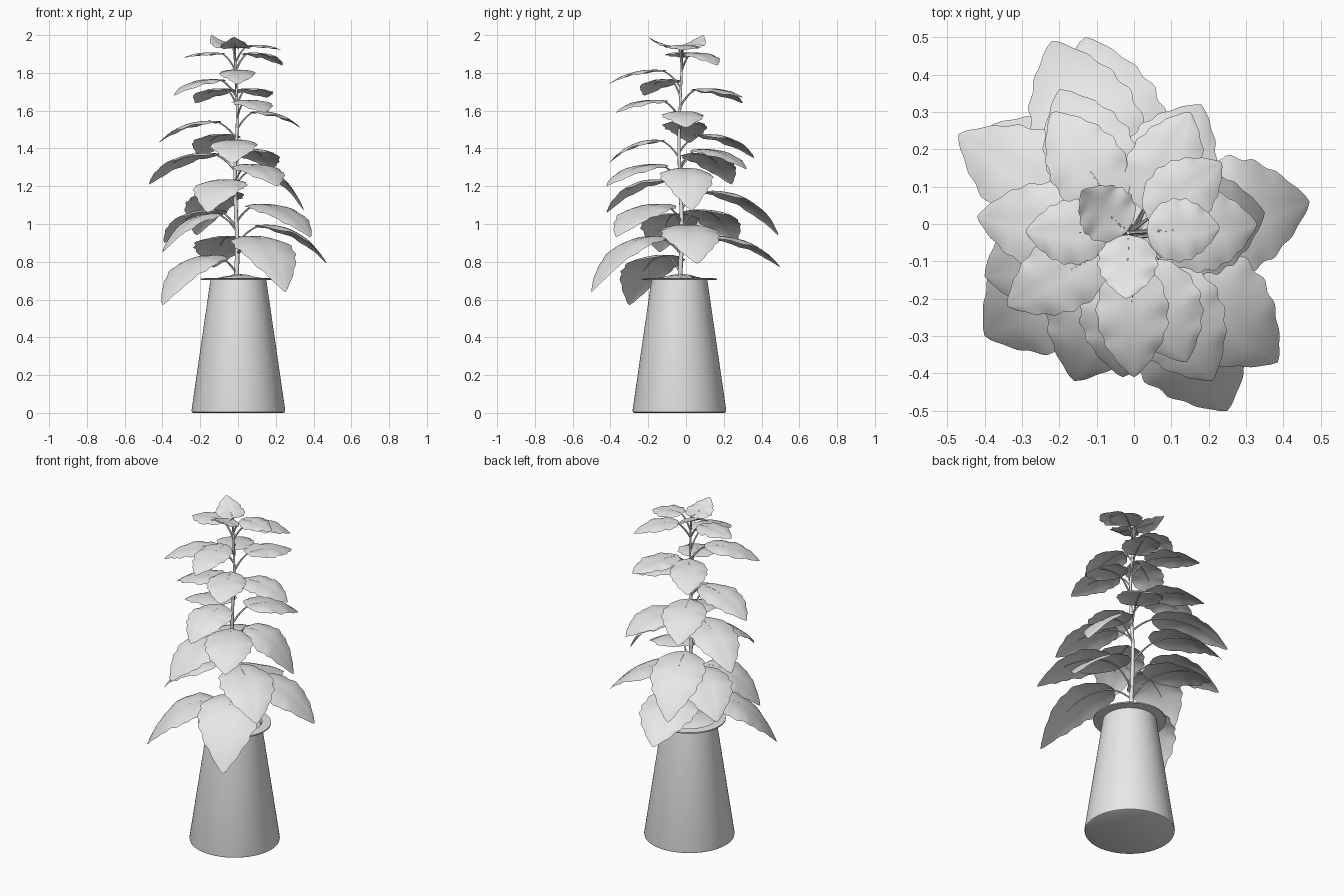
import bpy, bmesh, math, random
from mathutils import Vector

random.seed(4)
cube = bpy.data.objects.get("Cube")
if cube:
    bpy.data.objects.remove(cube, do_unlink=True)

grey = bpy.data.materials.new("plain_grey")
grey.use_nodes = True
grey.diffuse_color = (0.8, 0.8, 0.8, 1)
grey.node_tree.nodes["Principled BSDF"].inputs["Base Color"].default_value = (0.8, 0.8, 0.8, 1)

AXIS = Vector((0.002, -0.035, 0))


def add_object(name, bm, angle=40):
    """Turn a bmesh into a smooth-shaded object with sharp edges kept."""
    mesh = bpy.data.meshes.new(name)
    bm.to_mesh(mesh)
    bm.free()
    mesh.materials.append(grey)
    obj = bpy.data.objects.new(name, mesh)
    bpy.context.collection.objects.link(obj)
    bpy.ops.object.select_all(action="DESELECT")
    obj.select_set(True)
    bpy.context.view_layer.objects.active = obj
    bpy.ops.object.shade_smooth_by_angle(angle=math.radians(angle))


def skin(bm, rows, closed=False):
    """Bridge equal rows of vertices with quads."""
    for a, b in zip(rows, rows[1:]):
        count = len(a)
        for i in range(count if closed else count - 1):
            j = (i + 1) % count
            bm.faces.new((a[i], a[j], b[j], b[i]))


def lathe(name, profile, sides=64, bump=0.0):
    """Revolve (radius, height) pairs about the pot axis."""
    bm = bmesh.new()
    rows = []
    for r, z in profile:
        row = []
        for i in range(sides):
            a = math.tau * i / sides
            lift = random.uniform(-bump, bump)
            row.append(bm.verts.new(AXIS + Vector((r * math.cos(a), r * math.sin(a), z + lift))))
        rows.append(row)
    skin(bm, rows, closed=True)
    bmesh.ops.remove_doubles(bm, verts=bm.verts, dist=1e-5)
    bmesh.ops.recalc_face_normals(bm, faces=bm.faces)
    add_object(name, bm)


def tube(bm, points, radius_start, radius_end, sides=8):
    """Sweep a tapering round section along a path."""
    rows = []
    for i, p in enumerate(points):
        ahead = points[min(i + 1, len(points) - 1)] - points[max(i - 1, 0)]
        turn = ahead.to_track_quat("Z", "Y")
        r = radius_start + (radius_end - radius_start) * i / (len(points) - 1)
        rows.append([bm.verts.new(p + turn @ Vector((r * math.cos(math.tau * k / sides),
                                                     r * math.sin(math.tau * k / sides), 0)))
                     for k in range(sides)])
    skin(bm, rows, closed=True)
    bm.faces.new(rows[-1])


def bezier(a, b, c, t):
    return a * (1 - t) ** 2 + b * 2 * t * (1 - t) + c * t * t


def stem_point(z):
    """Centre of the gently wavering main stem at a height."""
    return Vector((-0.01 + 0.006 * math.sin(z * 9), -0.03 + 0.007 * math.sin(z * 7 + 1), z))


# Pot with a flat flange, and the soil inside
lathe("pot", [(0, 0), (0.238, 0), (0.246, 0.004), (0.248, 0.014), (0.148, 0.703), (0.2, 0.705),
              (0.2, 0.712), (0.15, 0.714), (0.145, 0.7), (0.14, 0.66)])
lathe("soil", [(0.144, 0.7), (0.12, 0.712), (0.085, 0.72), (0.05, 0.728), (0.02, 0.732)],
      sides=22, bump=0.005)

# Main stem
bm = bmesh.new()
tube(bm, [stem_point(0.68 + 1.26 * i / 40) for i in range(41)], 0.013, 0.005, 10)
add_object("main_stem", bm)


def add_leaf(index, tip, crest):
    """Build one leaf from its tip position and the height of its highest point."""
    top = tip.z > 1.95
    width = 0.34 - 0.13 * (tip.z - 0.6)
    root = stem_point(min(crest - 0.1, 1.9))
    out = Vector((tip.x - root.x, tip.y - root.y, 0))
    side = Vector((-out.y, out.x, 0)).normalized()
    start = 0.1 if top else 0.27
    base = root + out * start
    base.z = crest - 0.006
    bend = base + out * (1 - start) * 0.58
    bend.z += 0.012

    # Stalk running out into the midrib
    elbow = root + out * start * 0.45
    elbow.z = base.z - 0.02
    path = [bezier(root, elbow, base, i / 8) for i in range(8)]
    path += [bezier(base, bend, tip, i / 14) - Vector((0, 0, 0.002)) for i in range(9)]
    bm = bmesh.new()
    tube(bm, path, 0.006, 0.0015, 6)
    add_object(f"leaf_stalk_{index}", bm)

    # Scalloped, pointed blade arched along its length
    bm = bmesh.new()
    rows, steps, half = [], 36, 5
    phase = random.uniform(0, math.tau)
    for i in range(steps + 1):
        t = i / steps
        form = max(math.sin(math.pi * t ** 0.69), 0) ** 0.68 * (1 - 0.3 * t ** 5)
        row = []
        for k in range(-half, half + 1):
            s = k / half
            scallop = 1 + 0.04 * math.sin(t * 38 + phase + (s > 0)) * abs(s) ** 3
            reach = width * 0.5 * form * scallop
            p = bezier(base, bend, tip, t) + side * s * reach
            p -= out * 0.07 * abs(s) * (1 - t) ** 3
            ripple = 0.004 * math.sin(t * 19 + phase + 2 * s) * abs(s) ** 2 * form
            p.z += ripple + reach * (0.15 * abs(s) - 0.28 * s * s)
            row.append(bm.verts.new(p))
        rows.append(row)
    skin(bm, rows)
    bmesh.ops.remove_doubles(bm, verts=bm.verts, dist=1e-5)
    bmesh.ops.recalc_face_normals(bm, faces=bm.faces)
    if sum(f.normal.z for f in bm.faces) < 0:
        bmesh.ops.reverse_faces(bm, faces=bm.faces)
    add_object(f"leaf_{index}", bm, 80)


# Leaf tips and crest heights, from the lowest whorl to the crown
leaves = [(-.4, -.3, .57, .84), (.25, -.5, .64, .94), (-.13, .5, .77, .94),
          (.47, .06, .79, 1), (-.4, -.14, .85, 1.06), (-.39, .26, .9, 1.08),
          (.385, -.37, .93, 1.11), (-.22, .49, .94, 1.18), (-.16, -.42, 1.06, 1.24),
          (.35, .03, 1.07, 1.3), (.21, -.42, 1.2, 1.32), (-.47, .24, 1.21, 1.38),
          (.18, .32, 1.29, 1.4), (-.2, .36, 1.35, 1.48), (-.03, -.41, 1.32, 1.45),
          (-.42, .02, 1.43, 1.55), (.33, 0, 1.51, 1.6), (.14, -.37, 1.59, 1.66),
          (-.22, .3, 1.64, 1.72), (.15, .3, 1.67, 1.72), (-.34, -.22, 1.68, 1.77),
          (0, -.41, 1.74, 1.82), (.235, .165, 1.84, 1.91), (-.29, -.02, 1.88, 1.91),
          (.23, -.01, 1.92, 1.95), (-.14, .09, 2, 1.94), (-.02, -.2, 1.99, 1.94)]
for number, (x, y, z, crest) in enumerate(leaves, 1):
    add_leaf(number, Vector((x, y, z)), crest)
